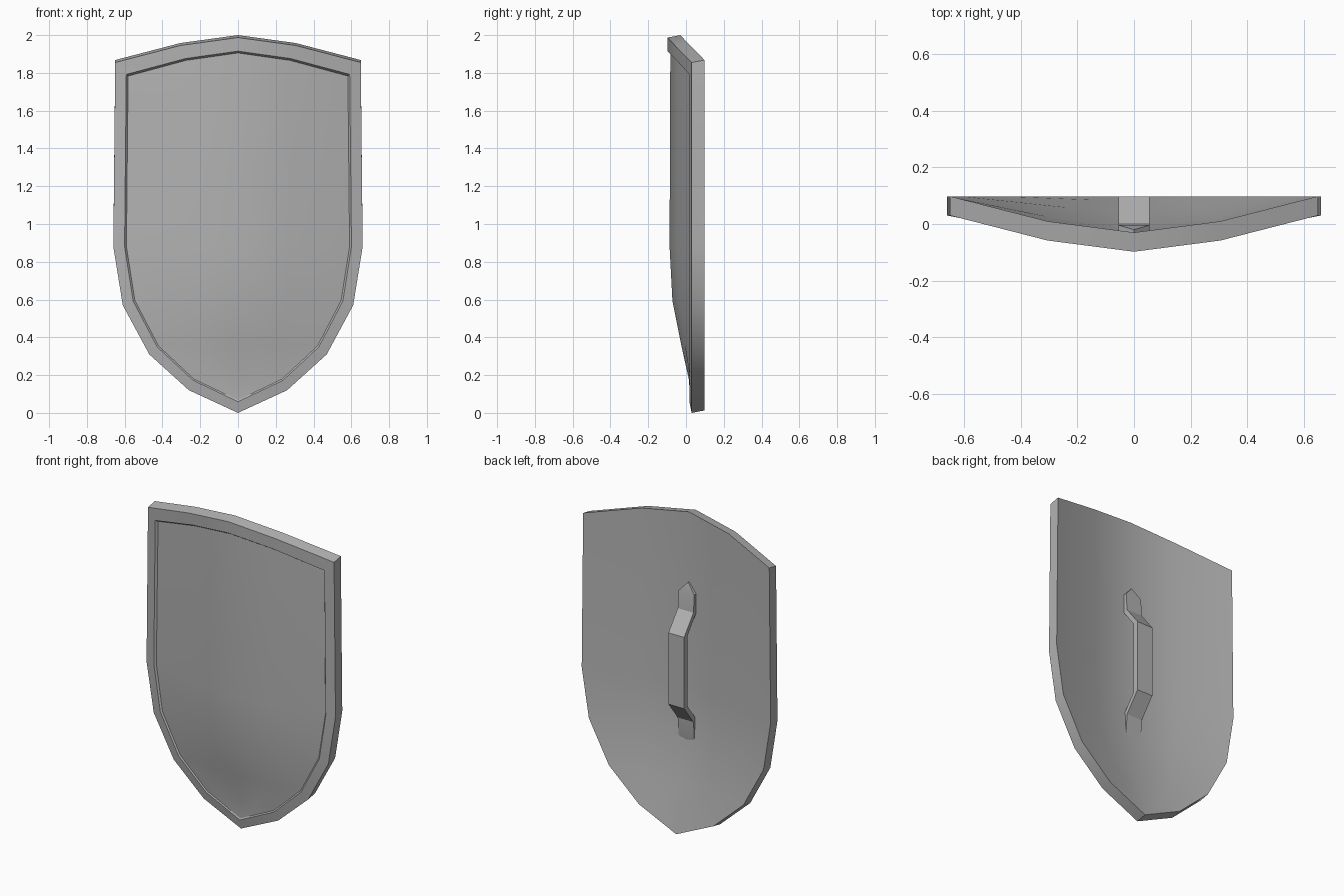
import bpy, bmesh

cube = bpy.data.objects.get("Cube")
if cube:
    bpy.data.objects.remove(cube)

grey = bpy.data.materials.new("steel_grey")
grey.use_nodes = True
colour = (0.45, 0.45, 0.45, 1)
grey.diffuse_color = colour
grey.node_tree.nodes["Principled BSDF"].inputs["Base Color"].default_value = colour

EDGE_Y, THICK = 0.03, 0.068
# Shield rows from top to tip: half width, height, centre depth, panel recess
ROWS = [(0.65, 1.855, -0.098, 0.015), (0.66, 0.88, -0.098, 0.011),
        (0.61, 0.57, -0.08, 0.008), (0.47, 0.31, -0.03, 0.006),
        (0.26, 0.12, 0.01, 0.005), (0, 0, EDGE_Y, 0.005)]
# Columns: fraction of half width, bulge, rise of the top arch
COLS = [(-1, 0, 0), (-0.47, 0.69, 0.09), (0, 1, 0.132), (0.47, 0.69, 0.09), (1, 0, 0)]


def finish(bm, name):
    bmesh.ops.remove_doubles(bm, verts=bm.verts, dist=0.0005)
    bmesh.ops.recalc_face_normals(bm, faces=bm.faces)
    mesh = bpy.data.meshes.new(name)
    bm.to_mesh(mesh)
    bm.free()
    mesh.materials.append(grey)
    obj = bpy.data.objects.new(name, mesh)
    bpy.context.collection.objects.link(obj)
    bpy.ops.object.select_all(action="DESELECT")
    obj.select_set(True)
    bpy.context.view_layer.objects.active = obj
    bpy.ops.object.shade_smooth_by_angle(angle=0.55)


def layer(bm, shrink_x=0, shrink_z=0, lip=0, recess=0, back=0, lift=0):
    """Curved grid of vertices, optionally shrunk, recessed or moved back."""
    grid = []
    for i, (w, z, c, r) in enumerate(ROWS):
        line = []
        for t, bulge, rise in COLS:
            h = z + (rise if i == 0 else 0)
            y = EDGE_Y + (c - EDGE_Y) * bulge + r * recess + back
            if abs(t) == 1 or w == 0:
                y = EDGE_Y - lip + r * recess + back
            x = t * w * (1 - shrink_x)
            h = 0.9 + (h - 0.9) * (1 - shrink_z) + lift
            line.append(bm.verts.new((x, y, h)))
        grid.append(line)
    return grid


def border(grid):
    right = [row[-1] for row in grid[1:-1]]
    left = [row[0] for row in grid[1:-1]]
    return grid[0] + right + [grid[-1][2]] + left[::-1]


def bridge(bm, a, b):
    for i in range(len(a)):
        j = (i + 1) % len(a)
        bm.faces.new((a[i], a[j], b[j], b[i]))


def fill(bm, grid):
    for a, b in zip(grid, grid[1:]):
        for k in range(len(a) - 1):
            if b is grid[-1]:
                bm.faces.new((a[k], a[k + 1], b[2]))
            else:
                bm.faces.new((a[k], a[k + 1], b[k + 1], b[k]))


# Shield: outer edge, raised rim, recessed panel and curved back
bm = bmesh.new()
outer = layer(bm)
rim = layer(bm, 0.09, 0.066, lip=0.012)
panel = layer(bm, 0.105, 0.075, lip=0.012, recess=1)
rear = layer(bm, back=THICK, lift=0.013)
for a, b in ((outer, rim), (rim, panel), (outer, rear)):
    bridge(bm, border(a), border(b))
fill(bm, panel)
fill(bm, rear)
bmesh.ops.delete(bm, geom=[v for v in bm.verts if not v.link_faces], context="VERTS")
for v in bm.verts:
    v.co.z = max(v.co.z, 0)
finish(bm, "shield_body")

# Handle: flat strap with pointed pads, symmetric about its middle
MID = 1.045
half = [(0.515, -0.02, 0), (0.455, -0.004, 0.055), (0.345, 0.004, 0.055), (0.225, 0.097, 0.055)]
path = [(MID + d, y, w) for d, y, w in half] + [(MID - d, y, w) for d, y, w in half[::-1]]
bm = bmesh.new()
loops = [[bm.verts.new((sx * w, y - dy, z)) for sx, dy in ((-1, 0), (1, 0), (1, 0.035), (-1, 0.035))]
         for z, y, w in path]
for a, b in zip(loops, loops[1:]):
    bridge(bm, a, b)
finish(bm, "back_handle")
